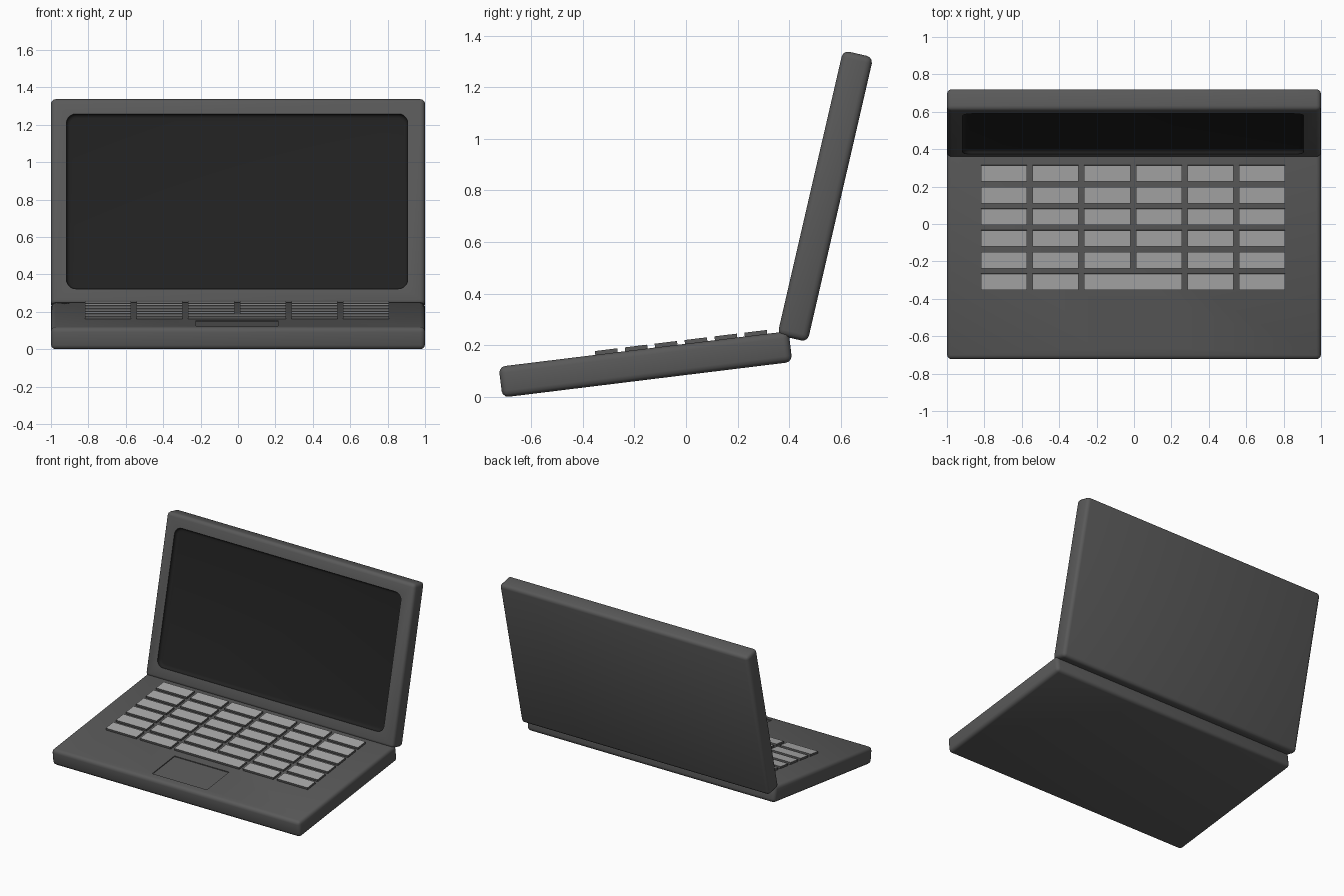
import bpy, bmesh, math
from mathutils import Matrix

if "Cube" in bpy.data.objects:
    bpy.data.objects.remove(bpy.data.objects["Cube"])

L, T = 1.132, 0.12      # depth and thickness of both halves
TOP = T / 2


def material(name, v):
    m = bpy.data.materials.new(name)
    m.diffuse_color = (v, v, v, 1)
    m.use_nodes = True
    m.node_tree.nodes["Principled BSDF"].inputs["Base Color"].default_value = m.diffuse_color
    return m


BODY = material("dark_grey", 0.1)
KEY = material("light_grey", 0.4)
SCREEN = material("black", 0.015)


def box(name, size, centre, mats, bevel=0, segments=3, corner=0, floor=0):
    """Box with either all edges bevelled, or rounded corners plus floor fillet."""
    bm = bmesh.new()
    bmesh.ops.create_cube(bm, size=1)
    bmesh.ops.scale(bm, vec=size, verts=bm.verts)
    if bevel:
        bmesh.ops.bevel(bm, geom=bm.edges[:], offset=bevel, segments=segments,
                        profile=0.5, affect='EDGES')
    if corner:
        up = [e for e in bm.edges if abs(e.verts[0].co.z - e.verts[1].co.z) > 1e-4]
        bmesh.ops.bevel(bm, geom=up, offset=corner, segments=5, profile=0.5, affect='EDGES')
    if floor:
        low = [e for e in bm.edges if all(v.co.z < -size[2] / 2 + 1e-4 for v in e.verts)]
        bmesh.ops.bevel(bm, geom=low, offset=floor, segments=3, profile=0.5, affect='EDGES')
    bmesh.ops.translate(bm, vec=centre, verts=bm.verts)
    bm.normal_update()
    if len(mats) > 1:       # second material on the top only
        for f in bm.faces:
            f.material_index = int(f.normal.z > 0.9)
    me = bpy.data.meshes.new(name)
    bm.to_mesh(me)
    bm.free()
    for m in mats:
        me.materials.append(m)
    ob = bpy.data.objects.new(name, me)
    bpy.context.collection.objects.link(ob)
    return ob


def activate(ob):
    bpy.ops.object.select_all(action='DESELECT')
    ob.select_set(True)
    bpy.context.view_layer.objects.active = ob


def cut(ob, cutter):
    cutter.hide_render = True
    mod = ob.modifiers.new("recess", 'BOOLEAN')
    mod.operation, mod.solver, mod.object = 'DIFFERENCE', 'EXACT', cutter
    mod.material_mode = 'TRANSFER'
    activate(ob)
    bpy.ops.object.modifier_apply(modifier=mod.name)
    bpy.data.objects.remove(cutter)
    bpy.ops.object.shade_smooth_by_angle(angle=math.radians(35))


def tilt(ob, degrees, y, z):
    ob.matrix_world = Matrix.Translation((0, y, z)) @ Matrix.Rotation(math.radians(degrees), 4, 'X')


# Keyboard half with a shallow touchpad recess
base = box("base", (2, L, T), (0, 0, 0), [BODY], bevel=0.025)
cut(base, box("touchpad_cutter", (0.44, 0.257, 0.1), (-0.005, -0.376, TOP + 0.044), [BODY]))
parts = [base]

# Keys: six by six, with a wide bar in the front row
for row in range(6):
    for col in range(6):
        x, w = -0.005 + (col - 2.5) * 0.276, 0.247
        if row == 5 and col == 3:
            continue
        if row == 5 and col == 2:
            x, w = -0.005, 0.523
        parts.append(box("key", (w, 0.0875, 0.022), (x, 0.439 - row * 0.1168, TOP + 0.004),
                         [BODY, KEY]))
for p in parts:
    tilt(p, 7, -0.157, 0.126)

# Lid with a rounded, sunken screen
lid = box("lid", (2, L, T), (0, 0, 0), [BODY], bevel=0.025)
cut(lid, box("screen_cutter", (1.825, 0.96, 0.2), (-0.005, 0, TOP + 0.075), [SCREEN],
             corner=0.05, floor=0.02))
tilt(lid, 77, 0.54, 0.778)
